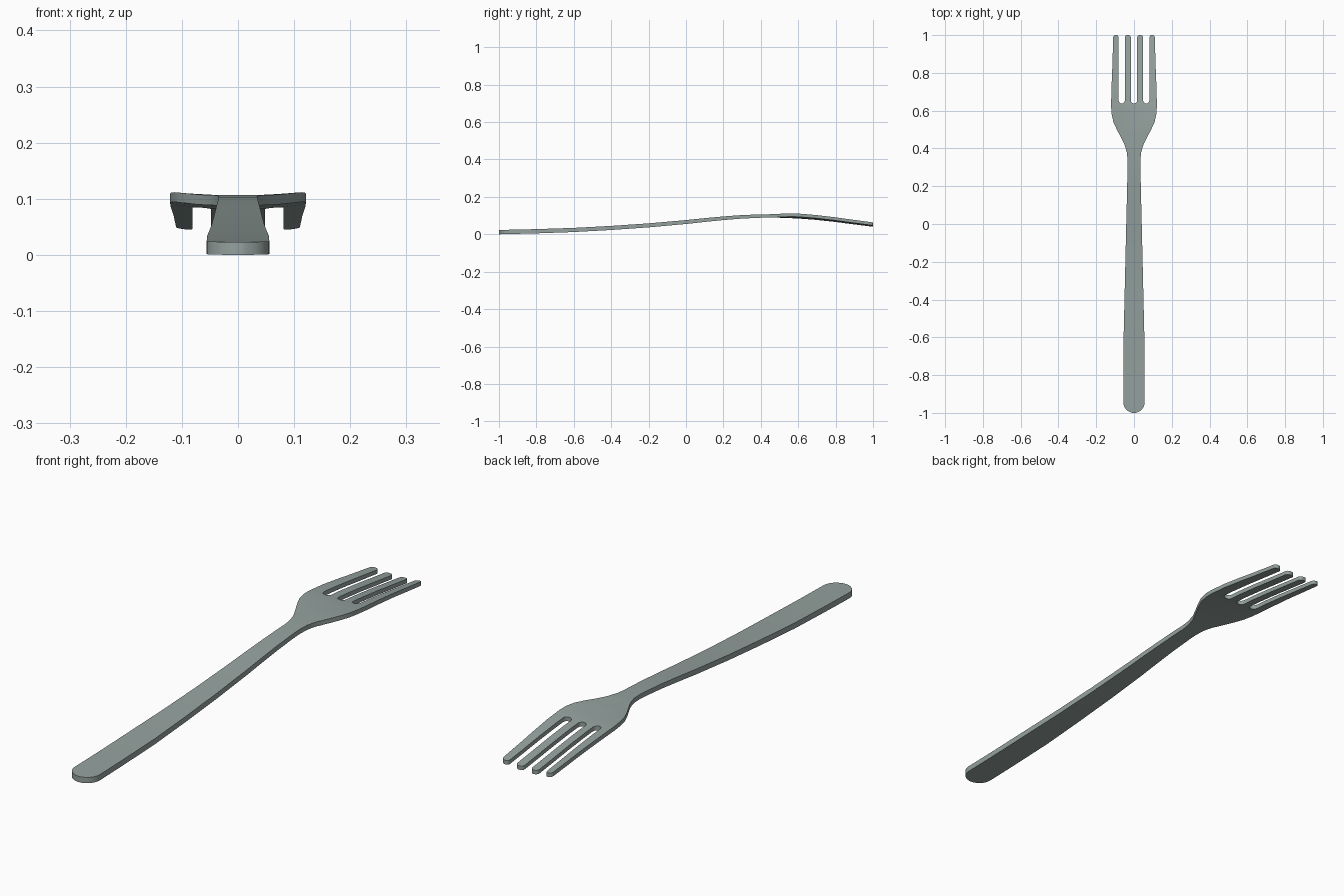
import bpy, bmesh, math

if "Cube" in bpy.data.objects:
    bpy.data.objects.remove(bpy.data.objects["Cube"])


def lerp_keys(keys, y):
    for (a, va), (b, vb) in zip(keys, keys[1:]):
        if y <= b:
            return va + (vb - va) * max(0, y - a) / (b - a)
    return keys[-1][1]


# half width, underside height and thickness along the length
WIDTH = [(-1, .056), (-.6, .055), (-.3, .048), (0, .041), (.2, .036), (.34, .034),
         (.38, .038), (.42, .050), (.46, .070), (.50, .091), (.54, .109),
         (.58, .118), (.62, .121), (.70, .120), (.85, .114), (1, .110)]
HEIGHT = [(-1, .001), (-.8, .006), (-.6, .013), (-.4, .024), (-.2, .038), (0, .056),
          (.1, .067), (.2, .077), (.3, .085), (.4, .0895), (.5, .0895), (.6, .0855),
          (.7, .0775), (.8, .0665), (.9, .0535), (1, .041)]
THICK = [(-1, .023), (0, .021), (.4, .018), (1, .016)]
SLOT_Y, SLOT_R, TIP_R, END_R = .638, .0165, .014, .055


def row(y):
    """x positions of the outer edges and slot edges at this y"""
    w = lerp_keys(WIDTH, y)
    if y < -1 + END_R:                       # rounded handle end
        w *= max(.15, math.sqrt(max(0, 1 - ((-1 + END_R - y) / END_R) ** 2)))
    s = 0
    if y > SLOT_Y:                           # rounded slot bottom
        d = max(0, SLOT_Y + SLOT_R - y) / SLOT_R
        s = SLOT_R * math.sqrt(max(0, 1 - d * d))
    tip = 0
    if y > 1 - TIP_R:                        # rounded tine tips
        d = (y - 1 + TIP_R) / TIP_R
        tip = .011 * (1 - math.sqrt(max(0, 1 - d * d)))
    k = .065 * min(1, w / .12) if y < SLOT_Y else .065
    xs = [-w + tip]
    for c in (-k, 0, k):
        xs += [c - s - tip, c + s + tip]
    return xs + [w - tip]


# row stations, finer at the round ends
ys = [-1 + END_R * (1 - math.cos(i * math.pi / 12)) for i in range(7)] + [-1 + .01 * .2]
ys = [-1 + END_R * (1 - math.sin(i * math.pi / 12)) for i in range(7)]
ys += [SLOT_Y + SLOT_R * (1 - math.cos(i * math.pi / 8)) for i in range(5)]
ys += [1 - TIP_R + TIP_R * math.sin(i * math.pi / 8) for i in range(5)]
ys += [-.8 + .1 * i for i in range(12)]
ys += [.34 + .02 * i for i in range(15)] + [.7, .75, .8, .85, .9, .95]
ys = sorted(set(round(y, 5) for y in ys))

# underside sheet
bm = bmesh.new()
grid = []
for y in ys:
    z = lerp_keys(HEIGHT, y)
    dish = .009 * min(1, max(0, (y - .4) / .15))
    grid.append([bm.verts.new((x, y, z + dish * (x / .12) ** 2)) for x in row(y)])
for i in range(len(ys) - 1):
    for j in range(7):
        if j % 2 == 1:
            continue                         # zero-width or slot column
        a, b = grid[i], grid[i + 1]
        bm.faces.new((a[j], b[j], b[j + 1], a[j + 1]))
bmesh.ops.remove_doubles(bm, verts=bm.verts, dist=1e-5)

# thicken upwards
ext = bmesh.ops.extrude_face_region(bm, geom=bm.faces[:])
for v in ext["geom"]:
    if isinstance(v, bmesh.types.BMVert):
        v.co.z += lerp_keys(THICK, v.co.y)
bmesh.ops.recalc_face_normals(bm, faces=bm.faces)
low = min(v.co.z for v in bm.verts)
for v in bm.verts:
    v.co.z -= low

mesh = bpy.data.meshes.new("fork")
bm.to_mesh(mesh)
bm.free()
fork = bpy.data.objects.new("fork", mesh)
bpy.context.collection.objects.link(fork)

# brushed grey metal
mat = bpy.data.materials.new("grey metal")
mat.diffuse_color = (.30, .36, .345, 1)
mat.use_nodes = True
mat.node_tree.nodes["Principled BSDF"].inputs["Base Color"].default_value = mat.diffuse_color
mesh.materials.append(mat)

bpy.context.view_layer.objects.active = fork
fork.select_set(True)
bpy.ops.object.shade_smooth_by_angle(angle=math.radians(30))
